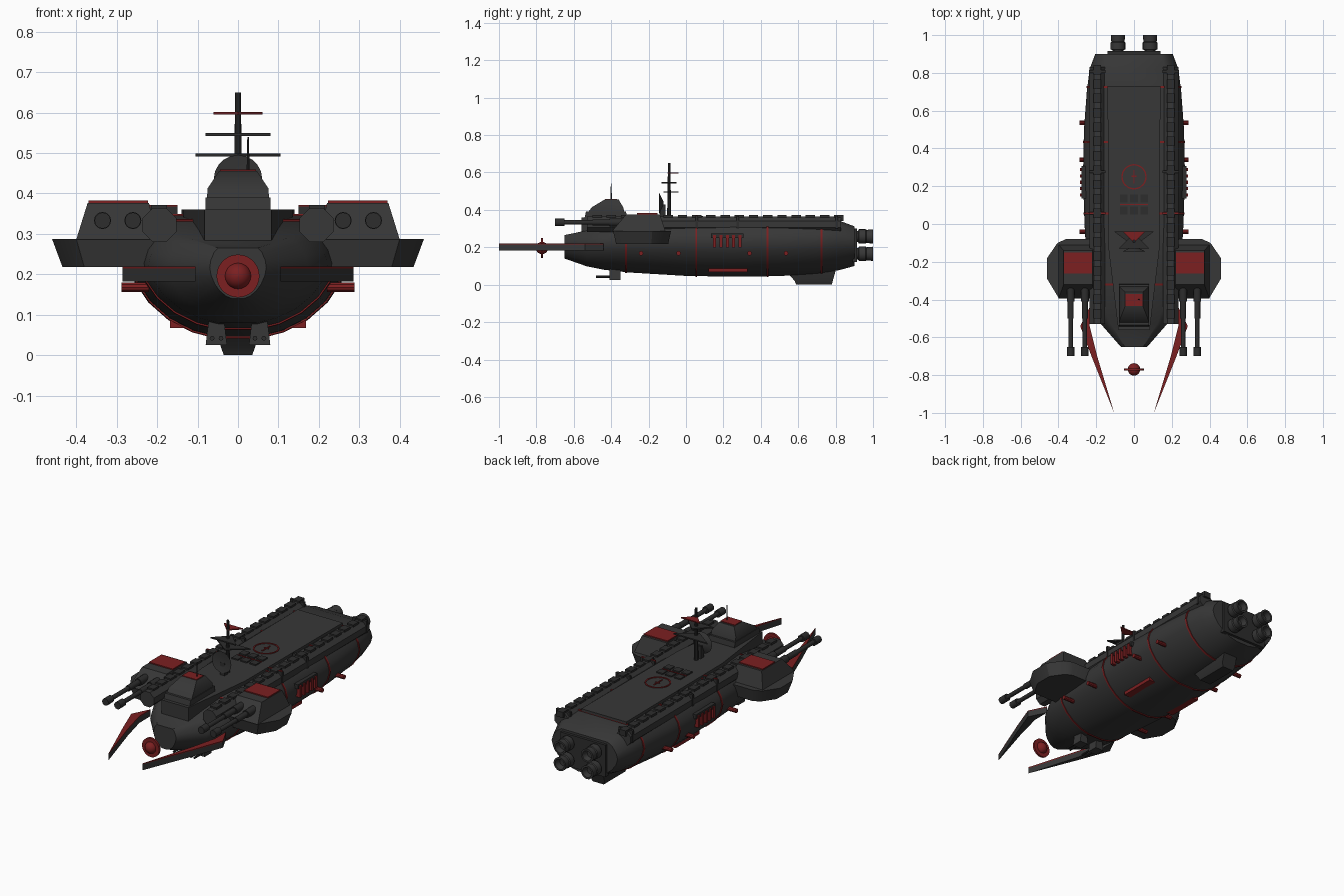
import bpy, bmesh, math
from mathutils import Vector

cube = bpy.data.objects.get("Cube")
if cube:
    bpy.data.objects.remove(cube)


def material(name, colour):
    m = bpy.data.materials.new(name)
    m.use_nodes = True
    m.diffuse_color = (*colour, 1)
    m.node_tree.nodes["Principled BSDF"].inputs["Base Color"].default_value = (*colour, 1)
    return m


GREY = material("hull grey", (0.038, 0.038, 0.038))
DARK = material("dark metal", (0.026, 0.026, 0.026))
RED = material("deep red", (0.2, 0.014, 0.015))


def build(name, shells, mat, mirror=False, closed=False):
    """Each shell is a list of point rings, joined into one solid."""
    bm = bmesh.new()
    for shell in shells:
        rows = [[bm.verts.new(p) for p in row] for row in shell]
        pairs = list(zip(rows, rows[1:] + rows[:1]))
        for a, b in pairs if closed else pairs[:-1]:
            for i in range(len(a)):
                j = (i + 1) % len(a)
                bm.faces.new((a[i], a[j], b[j], b[i]))
        if not closed:
            bm.faces.new(rows[0])
            bm.faces.new(rows[-1])
    bmesh.ops.recalc_face_normals(bm, faces=bm.faces)
    me = bpy.data.meshes.new(name)
    bm.to_mesh(me)
    bm.free()
    me.materials.append(mat)
    ob = bpy.data.objects.new(name, me)
    bpy.context.collection.objects.link(ob)
    bpy.ops.object.select_all(action="DESELECT")
    ob.select_set(True)
    bpy.context.view_layer.objects.active = ob
    bpy.ops.object.shade_smooth_by_angle(angle=math.radians(32))
    if mirror:
        ob.modifiers.new("Mirror", "MIRROR")
    return ob


def rect(x0, x1, y0, y1, z):
    return [(x0, y0, z), (x1, y0, z), (x1, y1, z), (x0, y1, z)]


def box(x0, x1, y0, y1, z0, z1):
    return [rect(x0, x1, y0, y1, z0), rect(x0, x1, y0, y1, z1)]


def prism(outline, z0, z1):
    return [[(x, y, z) for x, y in outline] for z in (z0, z1)]


def circle(c, axis, r, n=16, turn=0.0):
    q = Vector(axis).to_track_quat("Z", "Y")
    return [Vector(c) + q @ Vector((r * math.cos(a), r * math.sin(a), 0))
            for a in (2 * math.pi * (i + turn) / n for i in range(n))]


def turned(start, axis, steps, n=16, turn=0.0):
    """Lathe along an axis from (distance, radius) steps."""
    return [circle(Vector(start) + Vector(axis) * d, axis, r, n, turn) for d, r in steps]


def hoop(c, axis, r0, r1, h, n=32):
    half = Vector(axis) * h / 2
    loops = [circle(Vector(c) + o, axis, r, n)
             for r, o in ((r0, -half), (r1, -half), (r1, half), (r0, half))]
    return [[loop[i] for loop in loops] for i in range(n)]


# Hull: stations of (y, half width, bottom, top) and a half cross-section
STATIONS = [(-0.65, 0.07, 0.14, 0.265), (-0.53, 0.175, 0.098, 0.29), (-0.44, 0.222, 0.08, 0.31),
            (-0.3, 0.245, 0.065, 0.335), (0.0, 0.262, 0.047, 0.345), (0.25, 0.27, 0.043, 0.345),
            (0.5, 0.265, 0.046, 0.345), (0.7, 0.25, 0.06, 0.345), (0.82, 0.235, 0.078, 0.342),
            (0.9, 0.205, 0.1, 0.312)]
SECTION = [(0.2, 0), (0.42, 0.05), (0.64, 0.15), (0.82, 0.29), (0.95, 0.46), (1, 0.62),
           (0.96, 0.76), (0.84, 0.92), (0.7, 1)]


def hull_ring(y, grow=0.0):
    for a, b in zip(STATIONS, STATIONS[1:]):
        if a[0] <= y <= b[0]:
            f = (y - a[0]) / (b[0] - a[0])
            w, lo, hi = (a[i] + (b[i] - a[i]) * f for i in (1, 2, 3))
    w, lo, hi = w + grow, lo - grow, hi + grow
    half = [(u * w, y, lo + v * (hi - lo)) for u, v in SECTION]
    return half + [(-x, y, z) for x, y, z in reversed(half)]


build("hull", [[hull_ring(s[0]) for s in STATIONS]], GREY)
build("hull_bands", [[hull_ring(y - 0.005, 0.004), hull_ring(y + 0.005, 0.004)]
                     for y in (-0.32, 0.055, 0.435, 0.725)], RED)

# Raised deck, stern plate and engines
half = [(0.083, -0.56), (0.135, -0.13), (0.14, 0.73)]
build("raised_deck", [prism(half + [(-x, y) for x, y in reversed(half)], 0.27, 0.36)], GREY)
build("stern_plate", [box(-0.14, 0.14, 0.89, 0.915, 0.12, 0.3)], DARK)
build("engines", [turned((0.085, 0.89, z), (0, 1, 0),
                         [(0, 0.03), (0.03, 0.03), (0.035, 0.039), (0.07, 0.039), (0.075, 0.035),
                          (0.11, 0.038), (0.11, 0.028), (0.08, 0.02)])
                  for z in (0.165, 0.258)], GREY, True)

# Deck rails with their blocks
build("side_rails", [turned((0.194, -0.53, 0.322), (0, 1, 0), [(0, 0.045), (1.36, 0.045)], 8, 0.5)],
      GREY, True)
build("rail_blocks", [box(0.175, 0.215, y, y + 0.05, 0.34, 0.372)
                      for y in (-0.5 + 0.076 * i for i in range(18))], DARK, True)
build("rail_clamps", [box(0.15, 0.238, y, y + 0.014, 0.3, 0.368) for y in (0.05, 0.27, 0.8)],
      DARK, True)
build("rail_red_plates", [box(0.15, 0.235, 0.052, 0.062, 0.36, 0.371)], RED, True)

# Bridge
build("bridge_base", [[rect(-0.08, 0.08, -0.56, -0.31, 0.28), rect(-0.08, 0.08, -0.535, -0.32, 0.39)]],
      GREY)
build("bridge_tower", [[rect(-0.077, 0.077, -0.525, -0.33, 0.385),
                        rect(-0.075, 0.075, -0.505, -0.335, 0.413),
                        rect(-0.047, 0.047, -0.435, -0.36, 0.455)]], GREY)
build("bridge_roof_hatch", [box(-0.045, 0.045, -0.433, -0.37, 0.453, 0.459)], RED)
build("bridge_aerial", [turned((0.025, -0.4, 0.44), (0, 0, 1), [(0, 0.004), (0.1, 0.002)], 8)], DARK)

# Dish and mast with triangular vanes
build("dish", [turned((0, -0.145, 0.435), (0, 1, 0), [(0.006, 0.02), (0, 0.06), (0.025, 0.01)], 20)],
      GREY)
build("dish_stand", [box(-0.015, 0.015, -0.14, -0.11, 0.35, 0.43)], DARK)
build("mast", [turned((0, -0.09, 0.35), (0, 0, 1), [(0, 0.012), (0.15, 0.009), (0.3, 0.007)], 10)], DARK)
build("mast_vanes", [prism([(-0.105, -0.04), (0.105, -0.04), (0, -0.12)], 0.492, 0.499),
                     prism([(-0.08, -0.13), (0.08, -0.13), (0, -0.05)], 0.542, 0.549)], DARK)
build("mast_top_vane", [prism([(-0.06, -0.04), (0.06, -0.04), (0, -0.1)], 0.595, 0.601)], RED)

# Deck markings and hatches
build("deck_ring", [hoop((0, 0.25, 0.361), (0, 0, 1), 0.06, 0.067, 0.006)], RED, closed=True)
build("deck_marks", [box(-0.003, 0.003, 0.215, 0.285, 0.359, 0.364),
                     box(-0.014, 0.014, 0.25, 0.256, 0.359, 0.364),
                     box(-0.075, 0.075, 0.1, 0.106, 0.359, 0.364)], RED)
build("deck_hatches", [box(x - 0.02, x + 0.02, y, y + 0.042, 0.358, 0.367)
                       for x in (-0.055, 0, 0.055) for y in (0.05, 0.115)], DARK)

# Gun sponsons
base = [(0.2, -0.39), (0.4, -0.39), (0.46, -0.29), (0.46, -0.18), (0.405, -0.1), (0.36, -0.08),
        (0.2, -0.08)]
build("sponson_base", [[[(0.2 + (x - 0.2) * k, -0.23 + (y + 0.23) * k, z) for x, y in base]
                        for k, z in ((0.9, 0.218), (1, 0.288))]], GREY, True)
build("sponson_turret", [[rect(0.2, 0.4, -0.395, -0.11, 0.286), rect(0.22, 0.372, -0.32, -0.14, 0.376)]],
      GREY, True)
build("turret_roof_plate", [box(0.222, 0.37, -0.262, -0.152, 0.374, 0.382)], RED, True)
build("turret_gun_collars", [turned((x, -0.41, 0.333), (0, 1, 0), [(0, 0.021), (0.1, 0.021)])
                             for x in (0.26, 0.335)], DARK, True)
build("turret_guns", [turned((x, -0.7, 0.333), (0, 1, 0),
                             [(0, 0.02), (0.05, 0.02), (0.05, 0.012), (0.2, 0.012), (0.2, 0.016),
                              (0.35, 0.016)], 12) for x in (0.26, 0.335)], DARK, True)

# Forward prongs with red top edge
prong = [(0.235, -0.44), (0.285, -0.54), (0.225, -0.7), (0.105, -1.0), (0.195, -0.7), (0.235, -0.54)]
build("forward_prongs", [prism(prong, 0.182, 0.215)], GREY, True)
build("prong_red_edges", [prism(prong, 0.213, 0.22)], RED, True)

# Floating nose beacon
ball = [(-0.033 * math.cos(a), max(0.033 * math.sin(a), 0.001))
        for a in (math.pi * i / 10 for i in range(11))]
build("nose_beacon", [turned((0, -0.77, 0.196), (0, 1, 0), ball, 20)], RED)
build("nose_beacon_ring", [hoop((0, -0.77, 0.196), (0, 1, 0), 0.028, 0.053, 0.012)], RED, closed=True)

# Flank fittings
build("side_studs", [turned((0.22, y, 0.168), (1, 0, 0), [(0, 0.012), (0.068, 0.012)], 10)
                     for y in (-0.24, -0.04, 0.34, 0.535)], RED, True)
build("side_vents", [box(0.24, 0.285, y, y + 0.016, 0.2, 0.265)
                     for y in (0.145 + 0.034 * i for i in range(5))], RED, True)
build("vent_frame", [box(0.24, 0.278, 0.135, 0.307, 0.25, 0.275)], DARK, True)
build("belly_bars", [box(0.1, 0.168, 0.12, 0.33, 0.067, 0.086)], RED, True)

# Keel fin and belly guns
build("keel_fin", [[rect(-0.035, 0.035, 0.59, 0.78, 0.0), rect(-0.043, 0.043, 0.58, 0.785, 0.022),
                    rect(-0.043, 0.043, 0.53, 0.8, 0.075)]], DARK)
build("belly_turrets", [[rect(0.027, 0.08, -0.41, -0.35, 0.025), rect(0.035, 0.072, -0.41, -0.35, 0.09)]],
      GREY, True)
build("belly_guns", [turned((x, -0.48, 0.042), (0, 1, 0), [(0, 0.006), (0.1, 0.006)], 8)
                     for x in (0.042, 0.064)], DARK, True)
